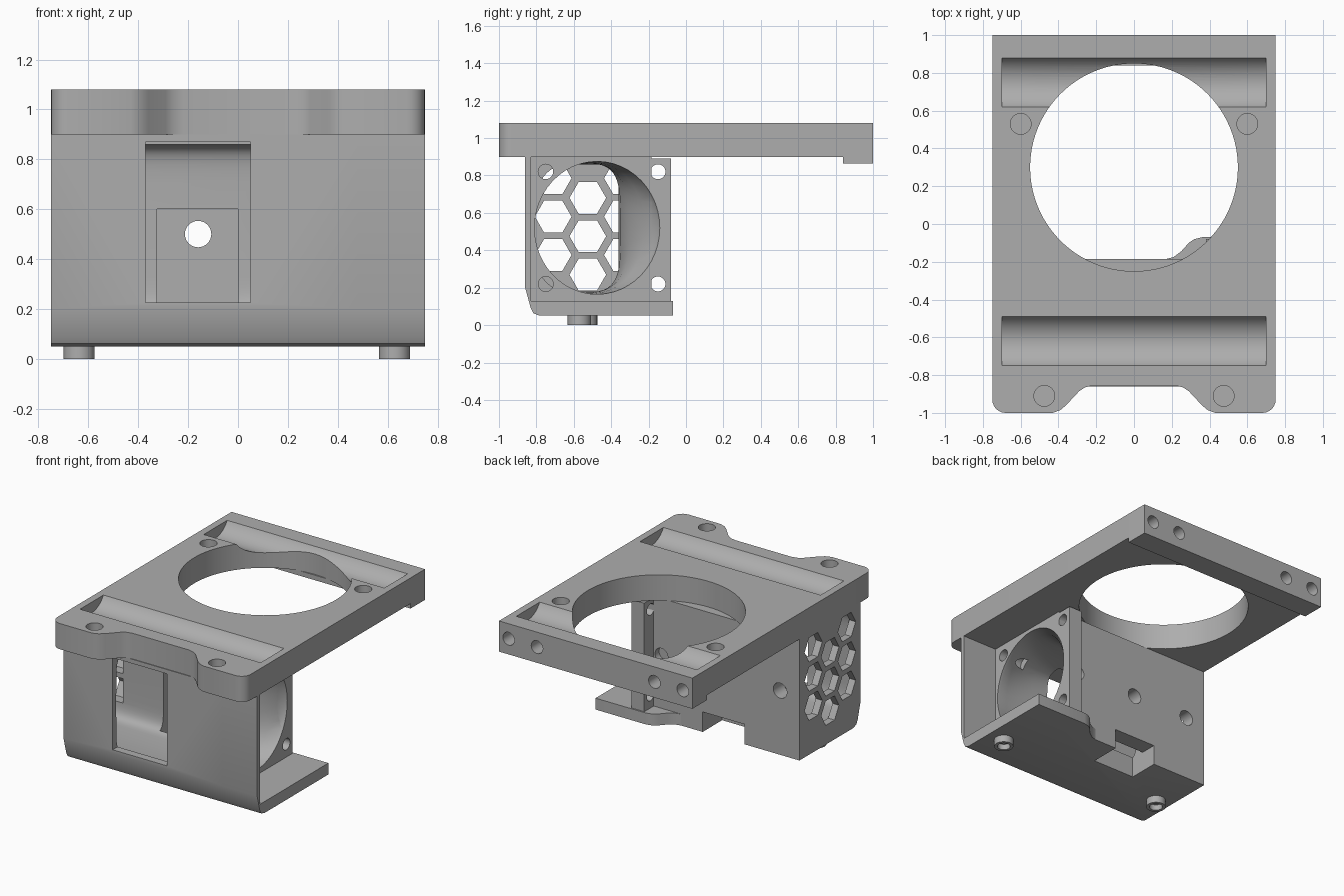
import bpy, bmesh, math
from mathutils import Vector

cube = bpy.data.objects.get("Cube")
if cube:
    bpy.data.objects.remove(cube, do_unlink=True)

grey = bpy.data.materials.new("light_grey")
grey.use_nodes = True
grey.diffuse_color = (0.42, 0.42, 0.42, 1)
grey.node_tree.nodes["Principled BSDF"].inputs["Base Color"].default_value = (0.42, 0.42, 0.42, 1)


def finish(name, bm):
    bmesh.ops.recalc_face_normals(bm, faces=bm.faces)
    mesh = bpy.data.meshes.new(name)
    bm.to_mesh(mesh)
    bm.free()
    ob = bpy.data.objects.new(name, mesh)
    bpy.context.collection.objects.link(ob)
    mesh.materials.append(grey)
    return ob


def loft(name, rings):
    """Skin a list of equal-length point rings and cap both ends."""
    bm = bmesh.new()
    loops = [[bm.verts.new(p) for p in ring] for ring in rings]
    n = len(loops[0])
    for a, b in zip(loops, loops[1:]):
        for i in range(n):
            j = (i + 1) % n
            bm.faces.new((a[i], a[j], b[j], b[i]))
    bm.faces.new(loops[0])
    bm.faces.new(loops[-1])
    return finish(name, bm)


def place(axis, t, u, v):
    return {"x": (t, u, v), "y": (u, t, v), "z": (u, v, t)}[axis]


def prism(name, pts, axis, lo, hi):
    return loft(name, [[place(axis, t, u, v) for u, v in pts] for t in (lo, hi)])


def box(name, x, y, z):
    return prism(name, [(x[0], y[0]), (x[1], y[0]), (x[1], y[1]), (x[0], y[1])], "z", *z)


def circle(u, v, r, n=32):
    return [(u + r * math.cos(math.tau * i / n), v + r * math.sin(math.tau * i / n)) for i in range(n)]


def rod(u, v, r, axis, lo, hi, n=32):
    return prism("cutter", circle(u, v, r, n), axis, lo, hi)


def cut(ob, cutters):
    for c in cutters:
        c.hide_render = True
        mod = ob.modifiers.new("cut", "BOOLEAN")
        mod.operation = "DIFFERENCE"
        mod.solver = "EXACT"
        mod.object = c
    bpy.context.view_layer.update()
    done = bpy.data.meshes.new_from_object(ob.evaluated_get(bpy.context.evaluated_depsgraph_get()))
    ob.modifiers.clear()
    ob.data = done
    for c in cutters:
        bpy.data.objects.remove(c, do_unlink=True)


# Top plate outline: notched front with rounded corners, square rear
r = 0.07
corner = [(0.75 - r + r * math.cos(a), -1 + r - r * math.sin(a))
          for a in [math.pi / 2 * i / 6 for i in range(7)]]
half = [(0.75, 1)] + corner + [(0.43, -1), (0.39, -0.985), (0.36, -0.96),
                               (0.29, -0.885), (0.26, -0.865), (0.22, -0.855)]
outline = half + [(-x, y) for x, y in reversed(half)]
top_plate = prism("top_plate", outline, "z", 0.90, 1.08)
cutters = [rod(0, 0.3, 0.55, "z", 0.8, 1.2, 96)]
for y in (-0.62, 0.75):
    cutters.append(rod(y, 1.155, 0.15, "x", -0.7, 0.7, 64))
for s in (-1, 1):
    cutters.append(rod(s * 0.6, 0.53, 0.055, "z", 0.96, 1.2))
    cutters.append(rod(s * 0.475, -0.91, 0.055, "z", 0.96, 1.2))
    for x in (0.455, 0.675):
        cutters.append(rod(s * x, 0.975, 0.045, "y", 0.86, 1.1))
cut(top_plate, cutters)

# Lip under the rear edge
rear_lip = box("rear_lip", (-0.75, 0.75), (0.84, 1), (0.865, 0.90))

# Duct housing with sloped lower front
front = [(-0.86, 0.9), (-0.86, 0.2), (-0.83, 0.09), (-0.815, 0.062), (-0.78, 0.05)]
housing = prism("duct_housing", front + [(-0.185, 0.05), (-0.185, 0.9)], "x", -0.75, 0.48)


def section(x, y, z, hy, hz, power, n=48):
    ring = []
    for i in range(n):
        c, s = math.cos(math.tau * i / n), math.sin(math.tau * i / n)
        ring.append((x, y + hy * math.copysign(abs(c) ** (2 / power), c),
                     z + hz * math.copysign(abs(s) ** (2 / power), s)))
    return ring


def funnel():
    return loft("cutter", [section(0.50, -0.47, 0.52, 0.34, 0.355, 2),
                           section(0.46, -0.48, 0.52, 0.33, 0.355, 2),
                           section(0.40, -0.52, 0.52, 0.295, 0.352, 2.2),
                           section(0.30, -0.56, 0.52, 0.26, 0.348, 2.8),
                           section(0.18, -0.585, 0.52, 0.235, 0.345, 4),
                           section(0.05, -0.59, 0.52, 0.23, 0.34, 7),
                           section(-0.70, -0.59, 0.52, 0.23, 0.34, 7)])


# Funnel, window, rear slot, bolt holes
fan_holes = [(y, z) for y in (-0.75, -0.15) for z in (0.22, 0.82)]
cutters = [funnel(),
           box("cutter", (-0.37, 0.05), (-0.95, -0.7), (0.225, 0.87)),
           box("cutter", (-0.325, 0), (-0.40, -0.30), (0, 0.6)),
           box("cutter", (-0.325, 0), (-0.32, -0.1), (0, 0.19)),
           rod(-0.16, 0.5, 0.053, "y", -0.5, -0.1),
           rod(-0.6, 0.5, 0.053, "y", -0.3, -0.1),
           rod(0.32, 0.5, 0.05, "y", -0.23, -0.1)]
cutters += [rod(y, z, 0.04, "x", 0.3, 0.6) for y, z in fan_holes if y < -0.5]
# Honeycomb grille in the side wall
for col in range(3):
    for row in range(3):
        y = -0.71 + 0.185 * col
        z = (0.27 if col == 1 else 0.375) + 0.205 * row
        cutters.append(rod(y, z, 0.098, "x", -0.8, -0.64, 6))
cut(housing, cutters)

# Flange part that stands out behind the housing
fan_flange = box("fan_flange", (0.38, 0.48), (-0.185, -0.08), (0.13, 0.89))
cut(fan_flange, [funnel()] + [rod(y, z, 0.04, "x", 0.3, 0.6) for y, z in fan_holes if y > -0.5])

# Front wall and floor around the open fan bay
fan_bay = prism("fan_bay_wall", front + [(-0.185, 0.05), (-0.185, 0.13), (-0.83, 0.13), (-0.83, 0.9)],
                "x", 0.48, 0.75)
flare = [(0.17, -0.185), (0.21, -0.175), (0.25, -0.145), (0.29, -0.10), (0.32, -0.08), (0.36, -0.07)]
floor_extension = prism("floor_extension", flare + [(0.75, -0.07), (0.75, -0.185)], "z", 0.05, 0.13)

# Ring feet
for side, x, y in (("left", 0.628, -0.57), ("right", -0.637, -0.537)):
    foot = prism(side + "_foot", circle(x, y, 0.0625), "z", 0, 0.055)
    cut(foot, [rod(x, y, 0.042, "z", -0.1, 0.04)])

# Smooth curved faces, keep edges sharp
bpy.ops.object.select_all(action="DESELECT")
for ob in bpy.context.collection.objects:
    if ob.type == "MESH" and ob.data.materials and ob.data.materials[0] == grey:
        ob.select_set(True)
        bpy.context.view_layer.objects.active = ob
bpy.ops.object.shade_smooth_by_angle(angle=math.radians(25))
